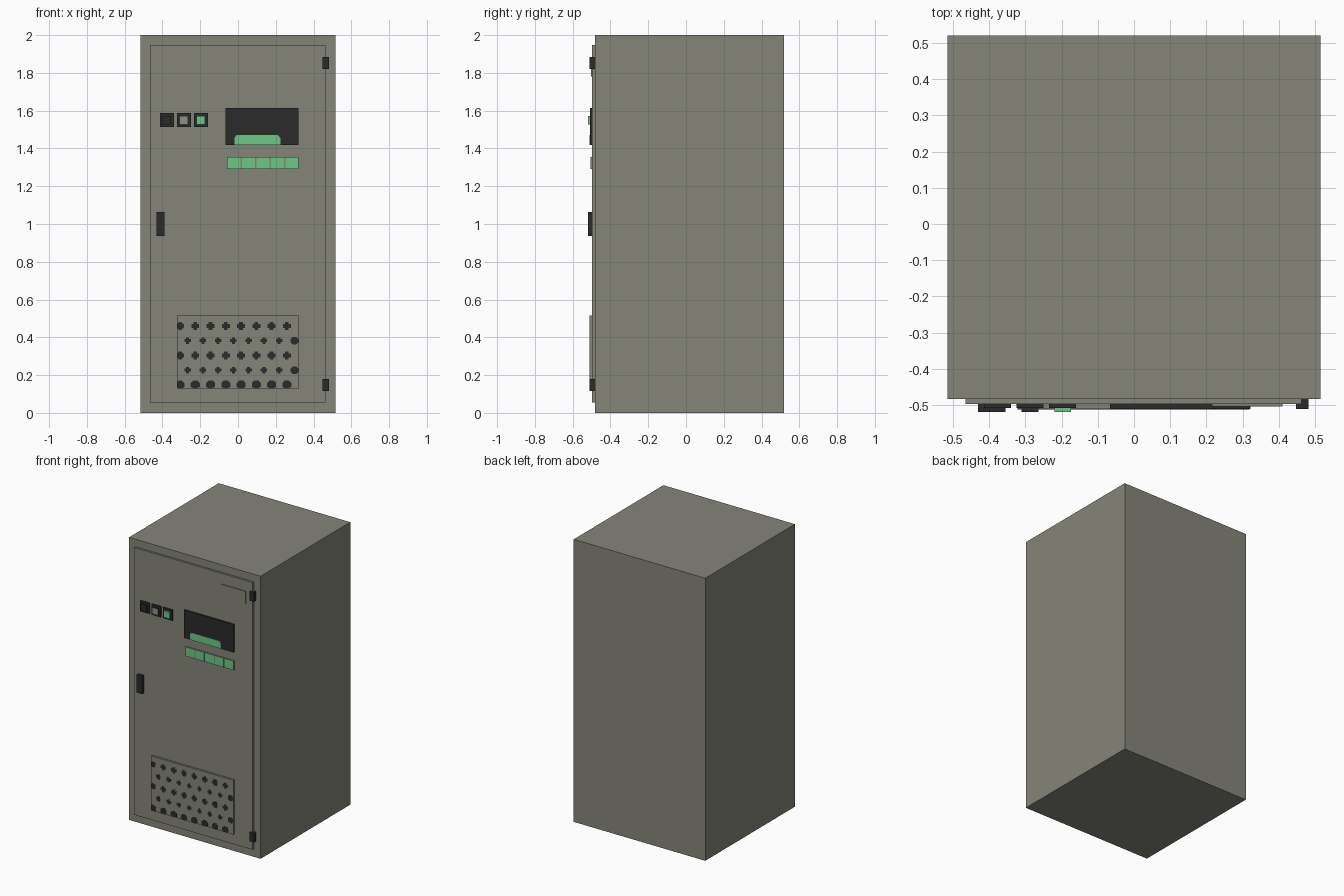
import bpy
import bmesh
import math

cube = bpy.data.objects.get("Cube")
if cube:
    bpy.data.objects.remove(cube, do_unlink=True)


def material(name, rgb):
    m = bpy.data.materials.new(name)
    m.use_nodes = True
    m.diffuse_color = (*rgb, 1)
    bsdf = next(n for n in m.node_tree.nodes if n.type == 'BSDF_PRINCIPLED')
    bsdf.inputs["Base Color"].default_value = (*rgb, 1)
    return m


GREY = material("warm_grey_paint", (0.235, 0.235, 0.195))
BLACK = material("black_plastic", (0.024, 0.024, 0.024))
GREEN = material("light_green", (0.156, 0.57, 0.24))
SILVER = material("button_grey", (0.28, 0.28, 0.26))

BODY_FRONT, DOOR_FRONT = -0.483, -0.497


def finish(name, bm, *mats):
    bmesh.ops.recalc_face_normals(bm, faces=bm.faces)
    mesh = bpy.data.meshes.new(name)
    bm.to_mesh(mesh)
    bm.free()
    for m in mats:
        mesh.materials.append(m)
    ob = bpy.data.objects.new(name, mesh)
    bpy.context.collection.objects.link(ob)
    return ob


def box(name, x0, x1, z0, z1, front, back, mat, face_mat=None):
    """Box from its limits; face_mat colours only the front face."""
    bm = bmesh.new()
    bmesh.ops.create_cube(bm, size=1)
    for v in bm.verts:
        v.co = (x1 if v.co.x > 0 else x0,
                back if v.co.y > 0 else front,
                z1 if v.co.z > 0 else z0)
    bm.normal_update()
    if face_mat:
        for f in bm.faces:
            f.material_index = int(f.normal.y < -0.5)
    return finish(name, bm, mat, *([face_mat] if face_mat else []))


def add_prism(bm, outline, front, back):
    """Extrude an x-z outline along y."""
    f = bm.faces.new([bm.verts.new((x, back, z)) for x, z in outline])
    ext = bmesh.ops.extrude_face_region(bm, geom=[f])
    for v in ext["geom"]:
        if isinstance(v, bmesh.types.BMVert):
            v.co.y = front


# Cabinet and door
box("cabinet_body", -0.515, 0.515, 0, 2, BODY_FRONT, 0.52, GREY)
box("door", -0.465, 0.462, 0.055, 1.947, DOOR_FRONT, BODY_FRONT, GREY)
box("name_plate", 0.215, 0.41, 1.78, 1.872, -0.503, DOOR_FRONT, GREY)

# Hinges and handle
for label, z in (("upper", 1.852), ("lower", 0.148)):
    box(label + "_hinge", 0.447, 0.481, z - 0.032, z + 0.032, -0.51, BODY_FRONT, BLACK)
box("door_handle", -0.431, -0.389, 0.937, 1.064, -0.518, DOOR_FRONT, BLACK)

# Push buttons
for i, (label, side, face) in enumerate((("black", BLACK, BLACK),
                                         ("grey", BLACK, SILVER),
                                         ("green", GREEN, GREEN))):
    x = -0.377 + 0.09 * i
    box(label + "_button_base", x - 0.037, x + 0.037, 1.513, 1.588, -0.507, DOOR_FRONT, BLACK)
    box(label + "_button_cap", x - 0.023, x + 0.023, 1.527, 1.573, -0.519, -0.507, side, face)

# Screen with a rounded lit area at its lower edge
box("screen", -0.066, 0.32, 1.418, 1.615, -0.509, DOOR_FRONT, BLACK)
bm = bmesh.new()
add_prism(bm, [(-0.018, 1.419), (0.226, 1.419), (0.226, 1.452), (0.212, 1.471),
               (-0.006, 1.471), (-0.018, 1.458)], -0.511, -0.509)
finish("screen_lit_area", bm, GREEN)

# Key row
box("key_strip", -0.057, 0.32, 1.291, 1.356, -0.505, DOOR_FRONT, GREY)
for i in range(5):
    x = -0.056 + 0.0766 * i
    box(f"key_{i + 1}", x, x + 0.069, 1.291, 1.356, -0.5065, -0.505, GREEN)

# Ventilation grille with staggered holes, trimmed to the plate
GX, GZ0, GZ1, GY = 0.322, 0.13, 0.515, -0.511
box("vent_grille", -GX, GX, GZ0, GZ1, GY, DOOR_FRONT, GREY)
bm = bmesh.new()
for row in range(5):
    odd, last = row % 2, row == 4
    z = 0.46 - 0.078 * row
    for col in range(8):
        x = -0.307 + 0.0808 * (col + odd * 0.5)
        edge = abs(x) > 0.29
        if last or edge:
            r = 0.026 if last else 0.022
            pts = [(r * math.cos(a), r * math.sin(a))
                   for a in (math.pi * (k + 0.5) / 4 for k in range(8))]
        else:
            r, w = (0.017, 0.008) if odd else (0.021, 0.01)
            pts = []
            for c, s in ((1, 0), (0, 1), (-1, 0), (0, -1)):
                pts += [(c * u - s * v, s * u + c * v)
                        for u, v in ((r, -w), (r, w), (w, w))]
        outline = []
        for px, pz in pts:
            p = (min(max(x + px, -GX), GX), max(z + pz, GZ0))
            if p not in outline:
                outline.append(p)
        add_prism(bm, outline, GY - 0.001, GY)
finish("vent_holes", bm, BLACK)
